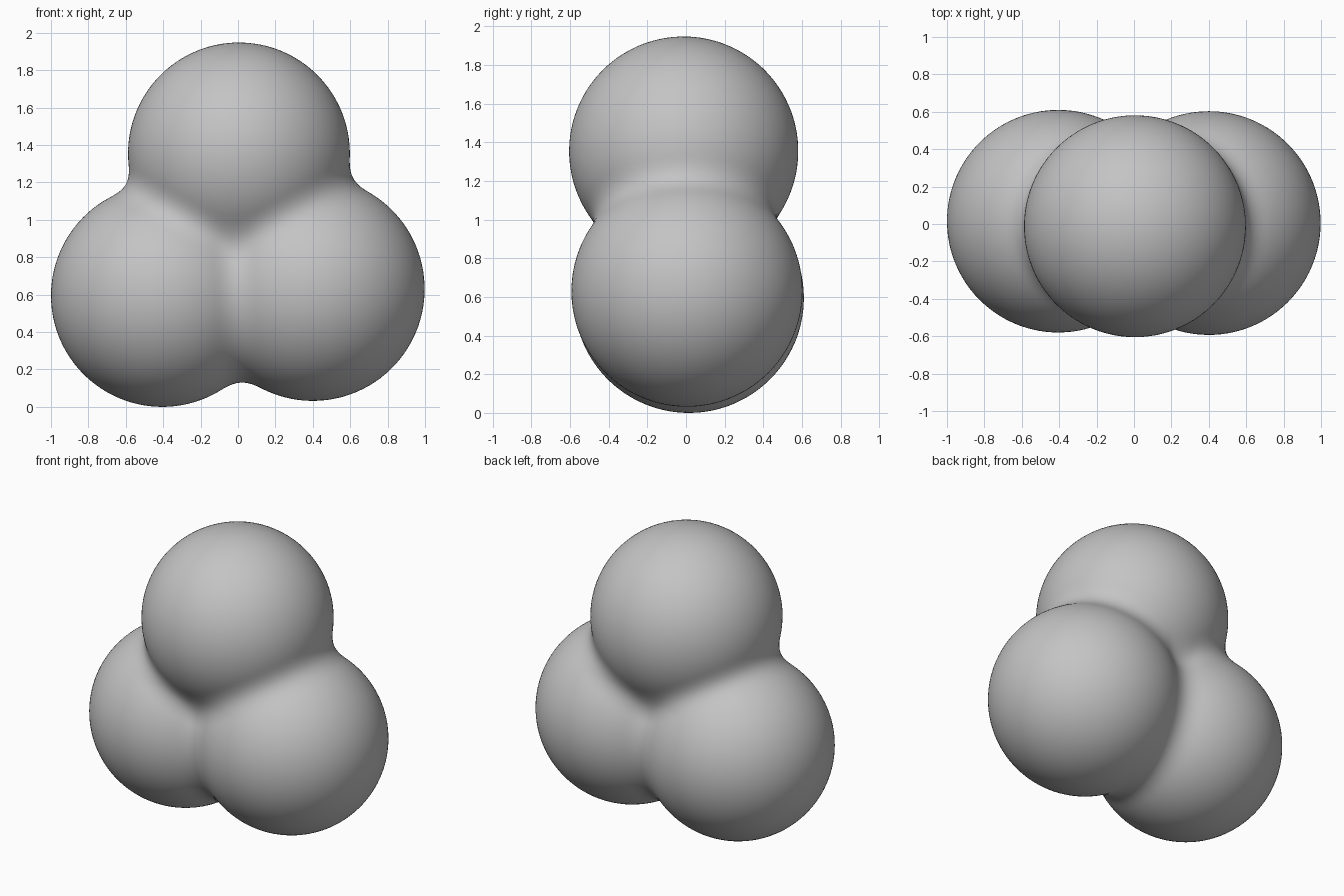
import bpy, bmesh
from mathutils import Vector

if "Cube" in bpy.data.objects:
    bpy.data.objects.remove(bpy.data.objects["Cube"])

# Three lobes: centre and radius
LOBES = [
    (Vector((-0.405, 0.015, 0.60)), 0.595),
    (Vector((0.40, 0.005, 0.635)), 0.598),
    (Vector((0.005, -0.012, 1.36)), 0.593),
]
CORE = Vector((0, 0, 0.87))   # point inside all lobes
BLEND = 0.13                  # softness of the creases


def smooth_min(a, b):
    h = max(BLEND - abs(a - b), 0) / BLEND
    return min(a, b) - h * h * BLEND / 4


def distance(p):
    d = [(p - c).length - r for c, r in LOBES]
    return smooth_min(smooth_min(d[0], d[1]), d[2])


def surface_point(direction):
    lo, hi = 0.0, 1.6
    for _ in range(22):
        mid = (lo + hi) / 2
        if distance(CORE + direction * mid) < 0:
            lo = mid
        else:
            hi = mid
    return CORE + direction * lo


# Blended body: a sphere pushed out onto the merged lobes
bm = bmesh.new()
bmesh.ops.create_icosphere(bm, subdivisions=6, radius=1)
for v in bm.verts:
    v.co = surface_point(v.co.normalized())

# Stand on the ground
low = min(v.co.z for v in bm.verts)
for v in bm.verts:
    v.co.z -= low
for f in bm.faces:
    f.smooth = True

mesh = bpy.data.meshes.new("three_lobed_body")
bm.to_mesh(mesh)
bm.free()
body = bpy.data.objects.new("three_lobed_body", mesh)
bpy.context.collection.objects.link(body)

# Plain grey
grey = bpy.data.materials.new("light grey")
grey.diffuse_color = (0.55, 0.55, 0.55, 1)
grey.use_nodes = True
grey.node_tree.nodes["Principled BSDF"].inputs["Base Color"].default_value = grey.diffuse_color
mesh.materials.append(grey)
